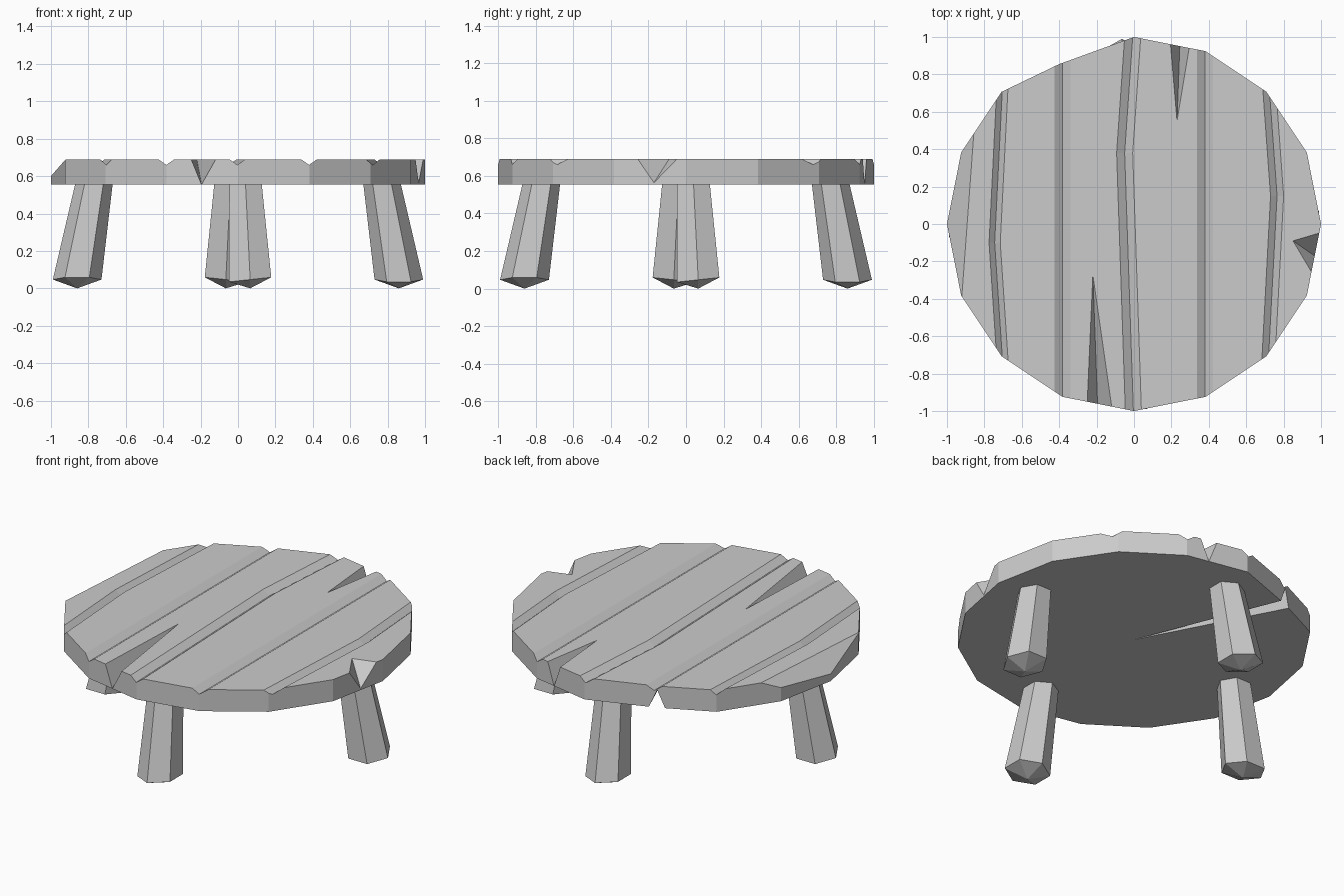
import bpy, bmesh, math
from mathutils import Vector, Matrix

if "Cube" in bpy.data.objects:
    bpy.data.objects.remove(bpy.data.objects["Cube"])

TOP, BOTTOM = 0.69, 0.555


def make_object(name, bm):
    bmesh.ops.recalc_face_normals(bm, faces=bm.faces)
    mesh = bpy.data.meshes.new(name)
    bm.to_mesh(mesh)
    bm.free()
    obj = bpy.data.objects.new(name, mesh)
    bpy.context.collection.objects.link(obj)
    return obj


def loft(bm, rings):
    """Join equal-sized rings of points into a closed tube."""
    rows = [[bm.verts.new(p) for p in ring] for ring in rings]
    n = len(rows[0])
    for a, b in zip(rows, rows[1:]):
        for i in range(n):
            j = (i + 1) % n
            bm.faces.new((a[i], a[j], b[j], b[i]))
    return rows


def groove(path, half, depth=0.03):
    """V-shaped plank joint following (y, x) points."""
    bm = bmesh.new()
    rings = [[(x - 2 * half, y, TOP + depth), (x, y, TOP - depth),
              (x + 2 * half, y, TOP + depth)] for y, x in path]
    rows = loft(bm, rings)
    bm.faces.new(rows[0])
    bm.faces.new(rows[-1])
    return make_object("groove_cutter", bm)


def crack(tip, a, b, deep, lift):
    """Splitting wedge from a tip to the rim; lift pushes it out of the surface."""
    bm = bmesh.new()
    tip = Vector(tip)
    pts = [tip + (Vector(p) - tip) * 1.15 for p in (a, b, deep)]
    up = Vector((0, 0, lift))
    for p in [tip, *pts, tip + up, pts[0] + up, pts[1] + up]:
        bm.verts.new(p)
    bmesh.ops.convex_hull(bm, input=bm.verts)
    return make_object("crack_cutter", bm)


# Tabletop: 16-sided slab with one corner broken in
outline = [(math.cos(i * math.pi / 8), math.sin(i * math.pi / 8)) for i in range(16)]
outline[5] = (-0.40, 0.855)
bm = bmesh.new()
rows = loft(bm, [[(x, y, z) for x, y in outline] for z in (BOTTOM, TOP)])
bm.faces.new(rows[0])
bm.faces.new(rows[1])
# Worn bevel on the left rim
p, q, r = Vector((-0.87, 0.3, TOP)), Vector((-0.92, -0.38, TOP)), Vector((-1, 0, 0.60))
normal = (q - p).cross(r - p)
if normal.x > 0:
    normal = -normal
bmesh.ops.bisect_plane(bm, geom=bm.verts[:] + bm.edges[:] + bm.faces[:],
                       plane_co=p, plane_no=normal, clear_outer=True)
bmesh.ops.holes_fill(bm, edges=[e for e in bm.edges if e.is_boundary])
tabletop = make_object("tabletop", bm)

# Plank joints and cracks
cutters = [
    groove([(-1.1, -0.685), (-0.7, -0.705), (-0.1, -0.745), (0.7, -0.705), (1.1, -0.685)], 0.03),
    groove([(-1.1, -0.383), (1.1, -0.383)], 0.043),
    groove([(-1.1, 0.0), (0.38, -0.05), (1.1, 0.0)], 0.043),
    groove([(-1.1, 0.38), (1.1, 0.38)], 0.043),
    groove([(-1.1, 0.69), (-0.7, 0.72), (0.15, 0.765), (0.7, 0.725), (1.1, 0.70)], 0.035),
    crack((-0.22, -0.27, TOP), (-0.25, -0.95, TOP), (-0.12, -0.97, TOP), (-0.195, -0.96, BOTTOM), 0.03),
    crack((0.23, 0.55, TOP), (0.195, 0.96, TOP), (0.295, 0.94, TOP), (0.245, 0.95, BOTTOM), 0.03),
    crack((0.85, -0.09, TOP), (0.985, -0.05, TOP), (0.945, -0.25, TOP), (0.965, -0.17, BOTTOM + 0.01), 0.03),
    crack((0, 0, BOTTOM), (-0.44, 0.835, BOTTOM), (-0.355, 0.875, BOTTOM), (-0.40, 0.855, 0.665), -0.03),
]
for c in cutters:
    c.hide_render = True
    mod = tabletop.modifiers.new("cut", 'BOOLEAN')
    mod.operation = 'DIFFERENCE'
    mod.solver = 'EXACT'
    mod.object = c
bpy.context.view_layer.update()
result = bpy.data.meshes.new_from_object(
    tabletop.evaluated_get(bpy.context.evaluated_depsgraph_get()))
tabletop.modifiers.clear()
tabletop.data = result
for c in cutters:
    bpy.data.objects.remove(c)

# Legs: splayed tapered hexagons with a pointed foot, turned around the table
for k, name in enumerate(["front_leg", "right_leg", "back_leg", "left_leg"]):
    bm = bmesh.new()
    foot, head = [], []
    for i in range(6):
        s, c = math.sin(i * math.pi / 3), math.cos(i * math.pi / 3)
        foot.append((0.065 + 0.13 * s, -0.86 - 0.13 * c, 0.047 + 0.014 * s))
        head.append((0.04 + 0.10 * s, -0.77 - 0.10 * c, BOTTOM + 0.005))
    rows = loft(bm, [foot, head])
    bm.faces.new(rows[1])
    centre = bm.verts.new((0.065, -0.86, 0))
    for i in range(6):
        bm.faces.new((rows[0][i], rows[0][(i + 1) % 6], centre))
    bm.transform(Matrix.Rotation(k * math.pi / 2, 4, 'Z'))
    make_object(name, bm)
